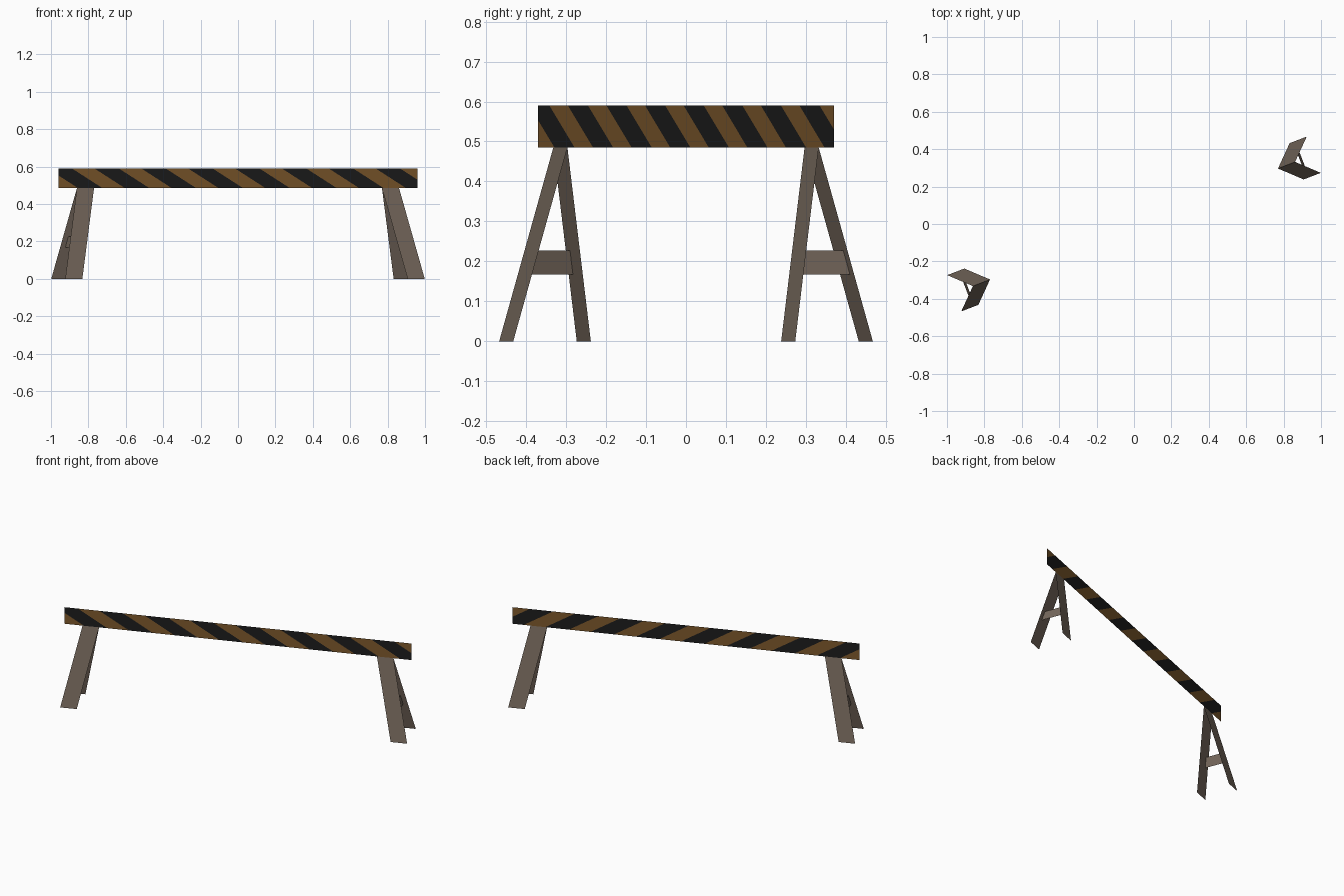
import bpy, bmesh, math
from mathutils import Vector

cube = bpy.data.objects.get("Cube")
if cube:
    bpy.data.objects.remove(cube, do_unlink=True)


def material(name, rgb):
    mat = bpy.data.materials.new(name)
    mat.use_nodes = True
    mat.diffuse_color = (*rgb, 1)
    mat.node_tree.nodes["Principled BSDF"].inputs["Base Color"].default_value = (*rgb, 1)
    return mat


WOOD = material("weathered_wood", (0.175, 0.135, 0.105))
AMBER = material("dull_amber", (0.205, 0.098, 0.025))
BLACK = material("stripe_black", (0.012, 0.012, 0.012))

# Everything is laid out along x, then turned to the barrier's diagonal
TURN = math.atan2(0.37, 0.96)
HALF = math.hypot(0.96, 0.37)
LOW, HIGH = 0.485, 0.59


def add_object(name, bm, mats):
    mesh = bpy.data.meshes.new(name)
    bm.to_mesh(mesh)
    bm.free()
    for mat in mats:
        mesh.materials.append(mat)
    obj = bpy.data.objects.new(name, mesh)
    obj.rotation_euler.z = TURN
    bpy.context.collection.objects.link(obj)
    return obj


def quad(corners):
    bm = bmesh.new()
    bm.faces.new([bm.verts.new(c) for c in corners])
    return bm


# Striped board: a thin sheet cut along slanted stripe edges
length = 2 * HALF
period, band = 0.1305 * length, 0.068 * length
start, slant = -HALF - 0.03 * length, 0.085 * length
lean = Vector((HIGH - LOW, 0, slant)).normalized()
board = quad([(-HALF, 0, LOW), (HALF, 0, LOW), (HALF, 0, HIGH), (-HALF, 0, HIGH)])
for i in range(-1, 9):
    for edge in (0, band):
        bmesh.ops.bisect_plane(board, geom=board.verts[:] + board.edges[:] + board.faces[:],
                               plane_co=(start + i * period + edge, 0, HIGH), plane_no=lean)
for face in board.faces:
    c = face.calc_center_median()
    along = c.x - slant * (HIGH - c.z) / (HIGH - LOW) - start
    face.material_index = 1 if along % period < band else 0
add_object("striped_board", board, [AMBER, BLACK])

# Trestles: two splayed flat legs and a crossbar at each end
TOP_OUT, WIDTH, RAKE, SPLAY = 0.923, 0.098, 0.107, 0.104


def leg_point(end, side, z, across):
    t = 1 - z / LOW
    return Vector((end * (TOP_OUT + RAKE * t - WIDTH * across), side * SPLAY * t, z))


for end, end_name in ((-1, "right"), (1, "left")):
    for side, side_name in ((-1, "front"), (1, "back")):
        corners = [leg_point(end, side, z, a) for z, a in ((0, 0), (0, 1), (LOW, 1), (LOW, 0))]
        if end * side > 0:
            corners.reverse()
        add_object(f"{end_name}_{side_name}_leg", quad(corners), [WOOD])
    corners = [leg_point(end, s, z, 0.3) for s, z in ((-1, 0.167), (1, 0.167), (1, 0.227), (-1, 0.227))]
    if end < 0:
        corners.reverse()
    add_object(f"{end_name}_crossbar", quad(corners), [WOOD])
